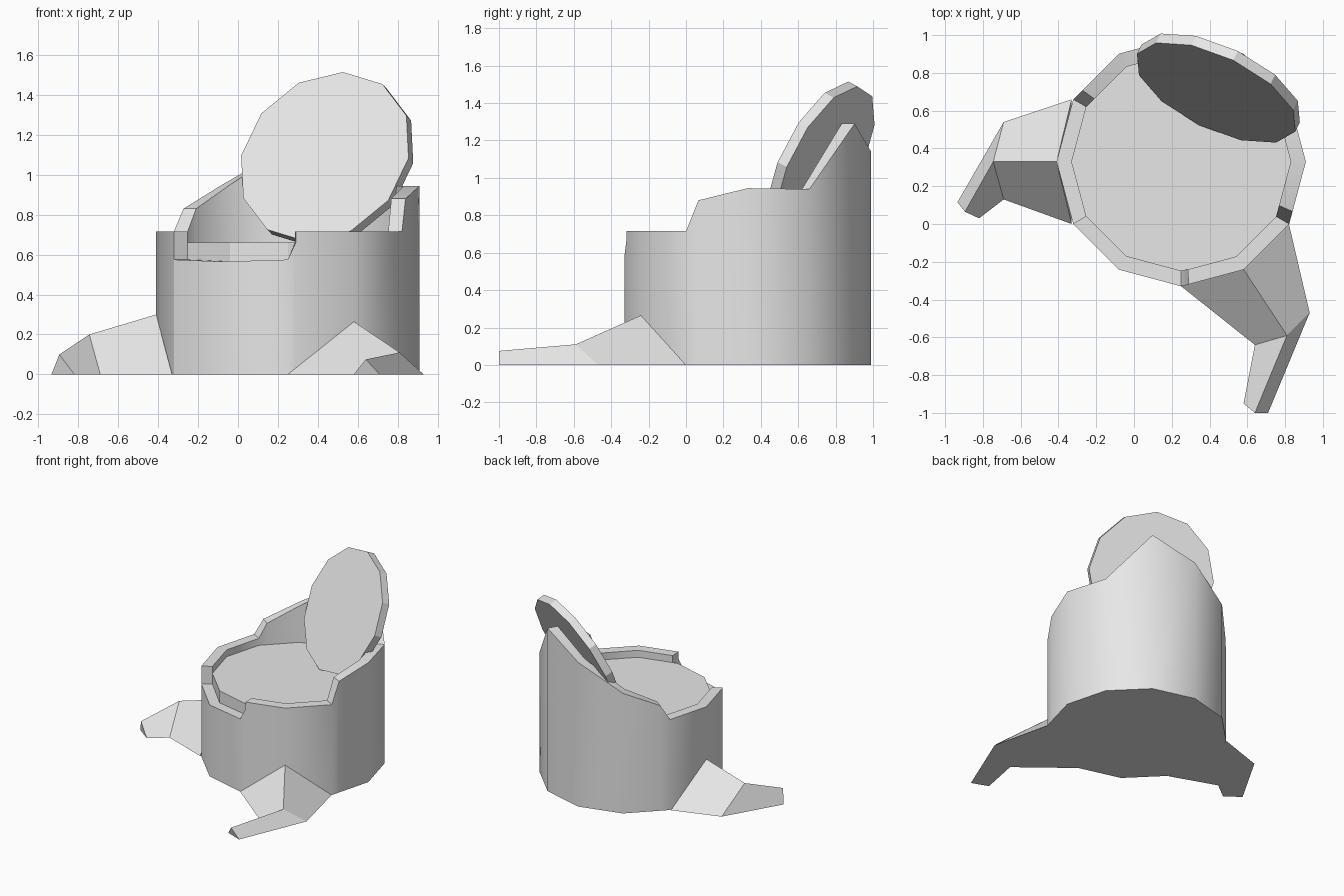
import bpy, bmesh, math
from mathutils import Vector, Matrix

old = bpy.data.objects.get("Cube")
if old:
    bpy.data.objects.remove(old, do_unlink=True)

stone = bpy.data.materials.new("plain_grey")
stone.use_nodes = True
stone.diffuse_color = (0.8, 0.8, 0.8, 1)
stone.node_tree.nodes["Principled BSDF"].inputs["Base Color"].default_value = (0.8, 0.8, 0.8, 1)

CENTRE = Vector((0.25, 0.33, 0))
OUTER, INNER, FLOOR = 0.66, 0.58, 0.66


def finish(bm, name, smooth=False):
    bmesh.ops.recalc_face_normals(bm, faces=bm.faces[:])
    mesh = bpy.data.meshes.new(name)
    bm.to_mesh(mesh)
    bm.free()
    mesh.materials.append(stone)
    obj = bpy.data.objects.new(name, mesh)
    bpy.context.collection.objects.link(obj)
    if smooth:
        bpy.ops.object.select_all(action='DESELECT')
        obj.select_set(True)
        bpy.context.view_layer.objects.active = obj
        bpy.ops.object.shade_smooth_by_angle(angle=math.radians(32))
    return obj


def on_ring(k, radius, z):
    """Point at corner number k (fractions lie along an edge) of a 12-sided ring."""
    corner = lambda i: Vector((math.cos(i * math.pi / 6), math.sin(i * math.pi / 6), 0)) * radius
    i = math.floor(k)
    return CENTRE + corner(i).lerp(corner(i + 1), k - i) + Vector((0, 0, z))


def disc(name, radius, depth, matrix):
    bm = bmesh.new()
    bmesh.ops.create_cone(bm, cap_ends=True, segments=12, radius1=radius,
                          radius2=radius, depth=depth, matrix=matrix)
    return finish(bm, name)


# Broken wall: corner number and height of the rim, with a notch at the front
rim = [(0, .945), (1, .94), (2, 1.29), (3, 1.14), (4, .95), (4.8, .83), (5, .715),
       (6, .715), (7, .715), (7, .575), (8, .565), (9, .575), (9.12, .66),
       (9.12, .715), (10, .715), (11, .715), (11.2, .88)]
bm = bmesh.new()
feet, columns = {}, []
for k, z in rim:
    if k not in feet:
        feet[k] = [bm.verts.new(on_ring(k, r, 0)) for r in (OUTER, INNER)]
    columns.append((feet[k], [bm.verts.new(on_ring(k, r, z)) for r in (OUTER, INNER)]))
for (foot_a, top_a), (foot_b, top_b) in zip(columns, columns[1:] + columns[:1]):
    bm.faces.new((top_a[0], top_b[0], top_b[1], top_a[1]))
    if foot_a is not foot_b:
        bm.faces.new((foot_a[0], foot_b[0], foot_b[1], foot_a[1]))
        for side in (0, 1):
            bm.faces.new((foot_a[side], foot_b[side], top_b[side], top_a[side]))
finish(bm, "broken_wall", smooth=True)

# Solid core whose top is the floor inside the wall
disc("inner_floor", INNER, FLOOR,
     Matrix.Translation(CENTRE + Vector((0, 0, FLOOR / 2))) @ Matrix.Rotation(math.pi / 6, 4, 'Z'))

# Lid leaning against the back wall
normal = Vector((.395, .819, -.416)).normalized()
up = Vector((.09, .17, .42))
up = (up - normal * up.dot(normal)).normalized()
side = up.cross(normal)
turn = Matrix((up, side, normal)).transposed().to_4x4()
if turn.determinant() < 0:
    turn = Matrix((up, -side, normal)).transposed().to_4x4()
disc("leaning_lid", 0.467, 0.06,
     Matrix.Translation(Vector((.435, .695, 1.09)) + normal * 0.03) @ turn)


# Roots: triangular sections from the wall out to the tip
def root(name, sections):
    bm = bmesh.new()
    rings = [[bm.verts.new(p) for p in section] for section in sections]
    for a, b in zip(rings, rings[1:]):
        for i in range(3):
            j = (i + 1) % 3
            bm.faces.new((a[i], a[j], b[j], b[i]))
    bm.faces.new(rings[0])
    bm.faces.new(rings[-1])
    return finish(bm, name)


root("right_root", [
    [(-.33, 0, 0), (-.41, .33, .3), (-.33, .66, 0)],
    [(-.69, .13, 0), (-.745, .33, .2), (-.69, .54, 0)],
    [(-.82, .03, 0), (-.895, .065, .1), (-.935, .115, 0)]])
root("front_root", [
    [(.25, -.33, 0), (.58, -.24, .265), (.82, 0, 0)],
    [(.64, -.64, 0), (.81, -.59, .11), (.93, -.47, 0)],
    [(.58, -.95, 0), (.64, -1, .075), (.71, -1, 0)]])
